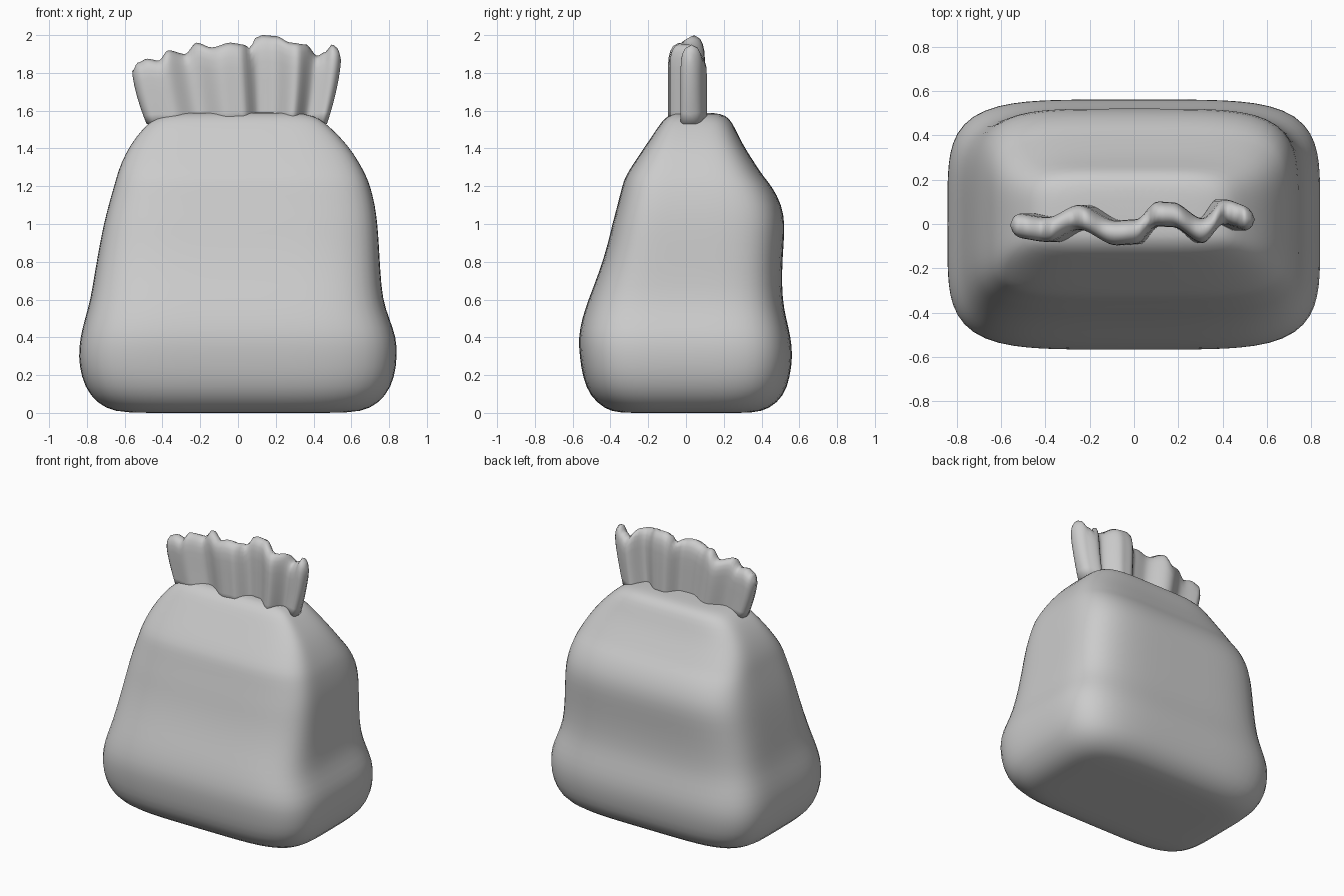
import bpy, bmesh, math

if "Cube" in bpy.data.objects:
    bpy.data.objects.remove(bpy.data.objects["Cube"])


def finish(name, bm, levels):
    bmesh.ops.remove_doubles(bm, verts=bm.verts, dist=0.0005)
    bmesh.ops.recalc_face_normals(bm, faces=bm.faces)
    for f in bm.faces:
        f.smooth = True
    me = bpy.data.meshes.new(name)
    bm.to_mesh(me)
    bm.free()
    ob = bpy.data.objects.new(name, me)
    bpy.context.collection.objects.link(ob)
    if levels:
        m = ob.modifiers.new("smooth", 'SUBSURF')
        m.levels = m.render_levels = levels
    return ob


def interp(pts, x, ease=False):
    if x <= pts[0][0]:
        return pts[0][1]
    for (a, p), (b, q) in zip(pts, pts[1:]):
        if x <= b:
            t = (x - a) / (b - a)
            if ease:
                t = t * t * (3 - 2 * t)
            return p + (q - p) * t
    return pts[-1][1]


# Sack body: lofted rounded rectangles (z, left, right, front, back)
PROFILE = [
    (0.00, .60, .60, .36, .36), (0.02, .70, .70, .43, .44),
    (0.09, .785, .785, .51, .52), (0.19, .83, .83, .547, .55),
    (0.30, .845, .842, .563, .565), (0.40, .835, .838, .57, .555),
    (0.50, .81, .80, .55, .53), (0.60, .78, .765, .517, .51),
    (0.75, .757, .753, .457, .507), (0.90, .73, .745, .412, .517),
    (1.00, .71, .738, .39, .523), (1.10, .685, .725, .362, .508),
    (1.20, .656, .70, .338, .455), (1.25, .642, .68, .322, .41),
    (1.32, .62, .645, .278, .365), (1.42, .57, .58, .21, .30),
    (1.51, .50, .49, .15, .258), (1.56, .44, .43, .115, .23),
    (1.585, .36, .36, .07, .185),
]
N = 48
POWER = 5.0
bm = bmesh.new()
rings = []
first, last = PROFILE[0], PROFILE[-1]
loft = [(0.0,) + tuple(v * .6 for v in first[1:])] + PROFILE
loft.append((1.59,) + tuple(v * .6 for v in last[1:]))
for z, l, r, f, b in loft:
    ring = []
    for i in range(N):
        a = 2 * math.pi * i / N
        c, s = math.cos(a), math.sin(a)
        k = (abs(c) ** POWER + abs(s) ** POWER) ** (-1 / POWER)
        c, s = c * k, s * k
        ring.append(bm.verts.new((c * (r if c > 0 else l), s * (b if s > 0 else f), z)))
    rings.append(ring)
for lo, hi in zip(rings, rings[1:]):
    for i in range(N):
        j = (i + 1) % N
        bm.faces.new((lo[i], lo[j], hi[j], hi[i]))
bm.faces.new(rings[0][::-1])
bm.faces.new(rings[-1])
finish("sack_body", bm, 1)

# Gathered ruffle: wavy thick strip with a scalloped rounded rim
RIM = [(-.56, 1.81), (-.53, 1.855), (-.48, 1.875), (-.42, 1.865), (-.37, 1.92),
       (-.28, 1.90), (-.22, 1.96), (-.14, 1.935), (-.04, 1.96), (.03, 1.95),
       (.065, 1.93), (.09, 1.985), (.13, 2.0), (.20, 1.995), (.28, 1.96),
       (.36, 1.95), (.42, 1.89), (.46, 1.91), (.50, 1.95), (.53, 1.93), (.545, 1.87)]
WAVE = [(-.56, -.005), (-.40, -.025), (-.26, .03), (-.09, -.04), (0, -.035),
        (.10, .045), (.17, .042), (.31, -.03), (.41, .055), (.545, .02)]
ROWS = [(0, 1), (.15, 1), (.3, 1), (.5, 1), (.7, 1), (.82, .95), (.90, .8), (.96, .55), (1, 0)]
BASE = 1.53
COLS = 80
bm = bmesh.new()
sheets = []
for side in (-1, 1):
    sheet = []
    for i in range(COLS + 1):
        u = -math.cos(math.pi * i / COLS) * .35 + (2 * i / COLS - 1) * .65
        x = -.0075 + .5525 * u
        top = interp(RIM, x, True)
        e = max(0, (abs(u) - .92) / .08)
        end = math.sqrt(max(0, 1 - e * e))
        col = []
        for t, w in ROWS:
            # folds lean outward toward the rim
            pinch = 1 - .135 * (1 - t) ** 1.5
            lean = .03 * math.cos(u * math.pi / 2) * (1 - t)
            y = interp(WAVE, x, True) + side * .056 * w * end
            col.append(bm.verts.new((x * pinch + lean, y, BASE + (top - BASE) * t)))
        sheet.append(col)
    for a, b in zip(sheet, sheet[1:]):
        for k in range(len(ROWS) - 1):
            bm.faces.new((a[k], b[k], b[k + 1], a[k + 1]))
    sheets.append(sheet)
# close the underside
for i in range(1, COLS - 1):
    bm.faces.new((sheets[0][i][0], sheets[0][i + 1][0], sheets[1][i + 1][0], sheets[1][i][0]))
for i in (0, COLS - 1):
    bm.faces.new((sheets[0][i][0], sheets[0][i + 1][0], sheets[1][i + 1][0], sheets[1][i][0]))
finish("gathered_ruffle", bm, 0)
